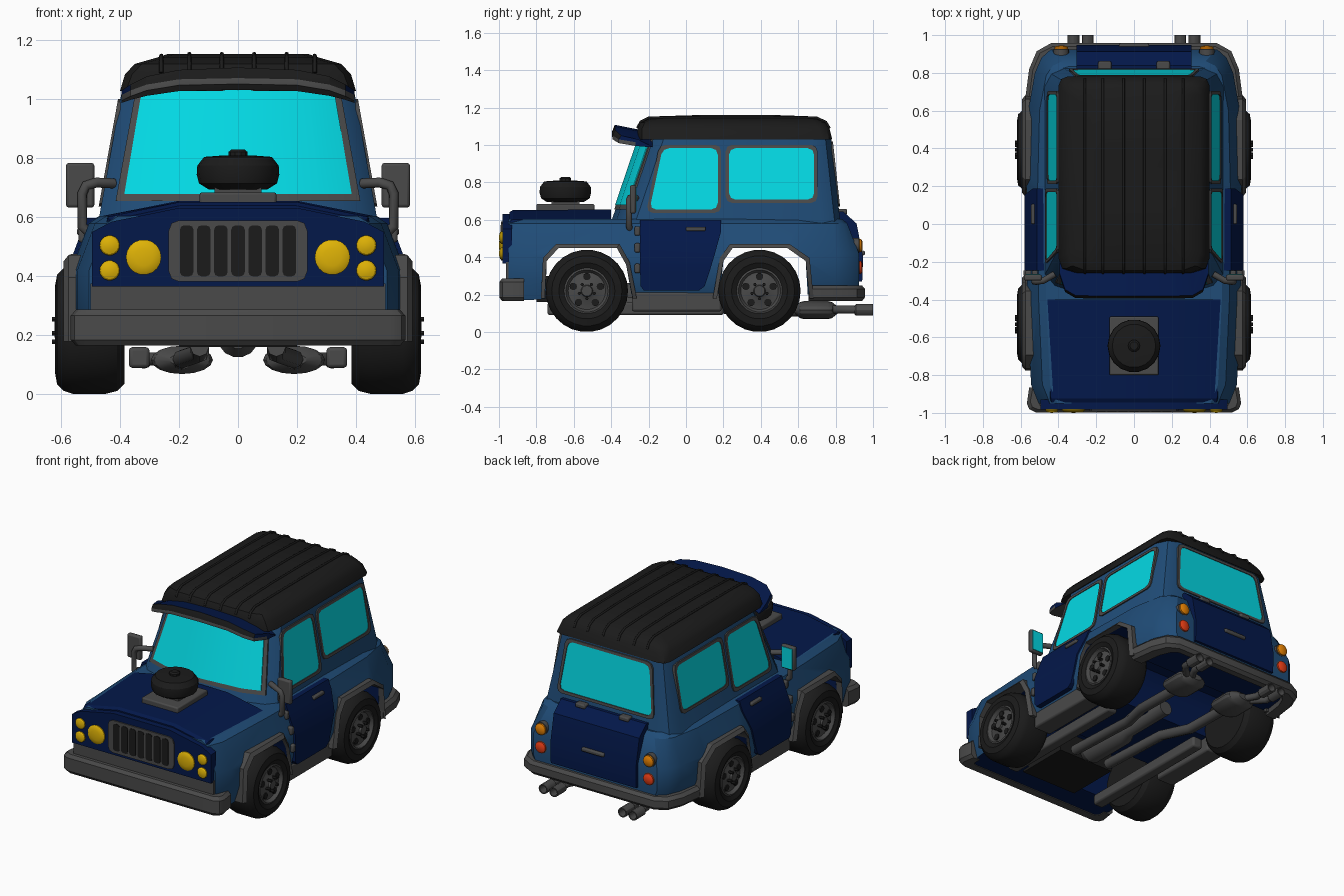
import bpy, bmesh, math

if "Cube" in bpy.data.objects:
    bpy.data.objects.remove(bpy.data.objects["Cube"])

def mat(name, r, g, b):
    m = bpy.data.materials.new(name)
    m.diffuse_color = (r, g, b, 1)
    m.use_nodes = True
    m.node_tree.nodes["Principled BSDF"].inputs["Base Color"].default_value = m.diffuse_color
    return m

BLUE = mat("body_blue", .014, .072, .185)
NAVY = mat("panel_navy", .001, .009, .068)
GLASS = mat("glass_cyan", .001, .69, .77)
GREY = mat("trim_grey", .068, .068, .068)
BLACK = mat("rubber_black", .011, .011, .011)
YELLOW = mat("lamp_yellow", .74, .45, .002)
ORANGE = mat("lamp_orange", .82, .23, .001)
RED = mat("lamp_red", .84, .05, .008)

def finish(name, me, mats, mirror=False, rule=None, angle=30):
    mats = mats if isinstance(mats, list) else [mats]
    for m in mats:
        me.materials.append(m)
    if rule:
        for p in me.polygons:
            p.material_index = rule(p)
    me.shade_smooth()
    me.set_sharp_from_angle(angle=math.radians(angle))
    ob = bpy.data.objects.new(name, me)
    bpy.context.collection.objects.link(ob)
    if mirror:
        ob.modifiers.new("Mirror", 'MIRROR')
    return ob

def loft(name, rings, mats, mirror=False, caps=True, strip=False, **kw):
    """Skin a list of equal-length closed rings."""
    bm = bmesh.new()
    R = [[bm.verts.new(p) for p in r] for r in rings]
    n = len(R[0])
    for a, b in zip(R, R[1:]):
        for i in range(n):
            j = (i + 1) % n
            bm.faces.new((a[i], a[j], b[j], b[i]))
    if caps:
        for r in (R[0], R[-1]):
            if strip:
                for k in range(n // 2 - 1):
                    bm.faces.new((r[k], r[k+1], r[n-2-k], r[n-1-k]))
            else:
                bm.faces.new(r)
    bmesh.ops.remove_doubles(bm, verts=bm.verts, dist=1e-5)
    bmesh.ops.recalc_face_normals(bm, faces=bm.faces)
    me = bpy.data.meshes.new(name)
    bm.to_mesh(me)
    bm.free()
    return finish(name, me, mats, mirror, **kw)

def box(name, lo, hi, m, mirror=False, bevel=0):
    (x0, y0, z0), (x1, y1, z1) = lo, hi
    ob = loft(name, [[(x0, y0, z), (x1, y0, z), (x1, y1, z), (x0, y1, z)] for z in (z0, z1)], m)
    if bevel:
        b = ob.modifiers.new("Bevel", 'BEVEL')
        b.width, b.segments = bevel, 2
    if mirror:
        ob.modifiers.new("Mirror", 'MIRROR')
    return ob

def lathe(name, prof, c, axis, m, n=20, mirror=False, caps=True):
    """Revolve (radius, offset) points about an axis through c."""
    rings = []
    for r, a in prof:
        ring = []
        for i in range(n):
            t = 2 * math.pi * i / n
            u, v = r * math.cos(t), r * math.sin(t)
            p = {'x': (a, u, v), 'y': (u, a, v), 'z': (u, v, a)}[axis]
            ring.append(tuple(p[k] + c[k] for k in range(3)))
        rings.append(ring)
    return loft(name, rings, m, mirror, caps=caps and prof[0][0] > 0 and prof[-1][0] > 0)

def tube(name, pts, r, m, mirror=False):
    cu = bpy.data.curves.new(name, 'CURVE')
    cu.dimensions, cu.bevel_depth, cu.bevel_resolution, cu.use_fill_caps = '3D', r, 2, True
    s = cu.splines.new('POLY')
    s.points.add(len(pts) - 1)
    for q, p in zip(s.points, pts):
        q.co = (*p, 1)
    tmp = bpy.data.objects.new("tmp", cu)
    bpy.context.collection.objects.link(tmp)
    bpy.context.view_layer.update()
    me = bpy.data.meshes.new_from_object(tmp.evaluated_get(bpy.context.evaluated_depsgraph_get()))
    bpy.data.objects.remove(tmp)
    me.materials.clear()
    return finish(name, me, m, mirror, angle=50)

def sym(half):
    """Mirror a right-hand outline of (x, ...) points into a full ring."""
    return half + [(-p[0], *p[1:]) for p in reversed(half) if p[0] > 1e-6]

def rounded(poly, r):
    out = []
    for i, p in enumerate(poly):
        a, b = poly[i-1], poly[(i+1) % len(poly)]
        da, db = math.dist(p, a), math.dist(p, b)
        for s, t in ((1, 0), (.28, .28), (0, 1)):
            out.append(tuple(p[c] + r * (s*(a[c]-p[c])/da + t*(b[c]-p[c])/db) for c in (0, 1)))
    return out

def grow(poly, d):
    cx, cy = (sum(p[c] for p in poly) / len(poly) for c in (0, 1))
    return [(x + math.copysign(d, x - cx), y + math.copysign(d, y - cy)) for x, y in poly]

# Lower body: cross-sections along y, wheel arches cut right through
def section(y, w, zb, shear=0):
    return sym([(w-.03, y, zb), (w, y, .28), (w, y, .42), (w-.06, y-shear*.7, .58), (w-.1, y-shear, .605)])
body = loft("body", [section(-.95, .505, .17), section(-.85, .545, .17), section(-.4, .565, .2),
                     section(.2, .57, .2), section(.6, .56, .2), section(.8, .525, .2, .02),
                     section(.88, .49, .2, .06), section(.925, .44, .2, .09)], [BLUE, NAVY], strip=True)
ARCHES = {"front": [(-.755, .05), (-.745, .38), (-.68, .45), (-.37, .45), (-.32, .36), (-.265, .05)],
          "rear": [(.165, .05), (.2, .38), (.25, .45), (.54, .45), (.64, .38), (.66, .05)]}
cutters = []
for k, a in ARCHES.items():
    c = loft(k + "_arch_cutter", [[(x, y, z) for y, z in a] for x in (-.8, .8)], NAVY)
    c.hide_render = True
    cutters.append(c)
    b = body.modifiers.new("Arch", 'BOOLEAN')
    b.operation, b.object, b.solver = 'DIFFERENCE', c, 'EXACT'
bpy.context.view_layer.update()
cut = bpy.data.meshes.new_from_object(body.evaluated_get(bpy.context.evaluated_depsgraph_get()))
for o in cutters + [body]:
    bpy.data.objects.remove(o)
cut.materials.clear()
finish("body", cut, [BLUE, NAVY],
       rule=lambda p: int(p.normal.z < -.4 or (abs(p.normal.y) > .6 and abs(p.center.y) < .8)))

# Grey flares around the arches
for k, a in ARCHES.items():
    pts = [(a[0][0], .18)] + a[1:-1] + [(a[-1][0] - .02 * (k == "front"), .18)]
    cy = sum(p[0] for p in pts) / len(pts)
    rings = []
    for y, z in pts:
        Y, Z = cy + (y - cy) * 1.09, .18 + (z - .18) * 1.08
        rings.append([(.47, y, z), (.592, y, z), (.575, Y, Z), (.47, Y, Z)])
    loft(k + "_flare", rings, GREY, True)

# Cabin with raked pillars
def cabin_half(z):
    t = (z - .56) / .5
    hx, yf, yb = .478 - .09*t, -.41 + .17*t, .828 - .055*t
    return [(0, yf, z), (.6*hx, yf+.025, z), (hx-.05, yf+.07, z), (hx, yf+.13, z),
            (hx, yb-.1, z), (hx-.035, yb-.03, z), (hx-.1, yb, z)]
loft("cabin", [sym(cabin_half(z)) for z in (.56, 1.04)], BLUE)

# Windscreen and its frame, following the front facets
def screen(name, z0, z1, f, off, m):
    cols = []
    for s, i, t in ((-1, 1, f), (-1, 1, 0), (1, 0, 0), (1, 1, 0), (1, 1, f)):
        P = []
        for z, o in ((z0, off), (z1, off), (z1, -.01), (z0, -.01)):
            h = cabin_half(z)
            a, b = h[i], h[i + 1]
            P.append((s * (a[0] + (b[0]-a[0])*t), a[1] + (b[1]-a[1])*t - o, z))
        cols.append(P)
    loft(name, cols, m)
screen("windscreen_frame", .655, 1.05, 1.03, .006, GREY)
screen("windscreen", .68, 1.035, .84, .01, GLASS)

# Side and rear windows: glass inside a raised frame ring
def window(name, poly, place, mirror):
    outer, inner = rounded(grow(poly, .018), .035), rounded(poly, .035)
    loft(name + "_frame", [[place(p, o) for p in q] for q, o in
         ((outer, -.01), (outer, .008), (inner, .008), (inner, -.01), (outer, -.01))], GREY, mirror, caps=False)
    loft(name + "_window", [[place(p, o) for p in inner] for o in (-.005, .003)], GLASS, mirror)
def on_side(p, o):
    return (cabin_half(p[1])[3][0] + o, *p)
def on_back(p, o):
    return (p[0], cabin_half(p[1])[6][1] + o, p[1])
window("front_side", [(-.195, .655), (.17, .655), (.17, .983), (-.125, .983)], on_side, True)
window("rear_side", [(.23, .708), (.685, .708), (.685, .983), (.23, .983)], on_side, True)
window("rear", [(-.33, .69), (.33, .69), (.29, 1.0), (-.29, 1.0)], on_back, False)

# Roof, ribs and sun visor
def roof_ring(hx, y0, y1, z, c):
    return sym([(hx-c*1.5, y0, z), (hx-c*.4, y0+c*.4, z), (hx, y0+c*1.5, z),
                (hx, y1-c, z), (hx-c*.3, y1-c*.3, z), (hx-c, y1, z)])
loft("roof", [roof_ring(.4, -.255, .782, 1.028, .05), roof_ring(.383, -.26, .768, 1.085, .06),
              roof_ring(.35, -.245, .745, 1.12, .06), roof_ring(.27, -.2, .70, 1.143, .06),
              roof_ring(.24, .1, .45, 1.153, .06)], BLACK)
for i, x in enumerate((-.26, -.165, -.055, .055, .165, .26)):
    zm = 1.154 if abs(x) < .2 else 1.148
    tube(f"roof_rib_{i}", [(x, -.26, 1.09), (x, -.242, 1.124), (x, -.2, 1.145), (x, .1, zm),
                           (x, .45, zm), (x, .7, 1.145), (x, .748, 1.122), (x, .768, 1.088)], .007, BLACK)
# Visor columns: x, front y, underside z at back and front, top z
vis = [(0, -.395, 1.032, 1.052, 1.108), (.2, -.395, 1.028, 1.048, 1.1), (.31, -.392, 1.012, 1.03, 1.078),
       (.365, -.36, .998, 1.01, 1.05), (.395, -.27, .988, .995, 1.03)]
cols = [(-r[0], *r[1:]) for r in reversed(vis[1:])] + vis
loft("sun_visor", [[(x, -.18, zb), (x, yf*.7, zb), (x, yf, zf), (x, yf, zf+.02), (x, yf+.014, zt), (x, -.18, zt-.04)]
                   for x, yf, zb, zf, zt in cols], [NAVY, GREY, BLACK],
     rule=lambda p: 1 if p.normal.z < -.1 or (p.normal.y < -.3 and p.normal.z < .15) else 2 if p.normal.y < -.6 else 0)

# Bonnet with air filter
hood = [(.455, .57), (.445, .605), (.2, .655)]
loft("bonnet", [sym([(x*s, y, z-d) for x, z in hood]) for y, s, d in
                ((-.945, .98, .015), (-.925, .99, .003), (-.4, 1.03, 0))], NAVY)
box("filter_base", (-.13, -.8, .64), (.13, -.49, .685), GREY, bevel=.008)
box("filter_neck", (-.08, -.72, .68), (.08, -.57, .71), GREY)
lathe("air_filter", [(0, .695), (.1, .695), (.132, .715), (.14, .745), (.138, .775), (.115, .805), (.05, .81), (0, .81)],
      (0, -.645, 0), 'z', BLACK, 18)
lathe("filter_knob", [(.032, .8), (.032, .822), (.022, .83)], (0, -.645, 0), 'z', BLACK, 10)

# Front face, grille and lamps
def face(name, half, y0, y1, m):
    loft(name, [sym([(x, y, z) for x, z in half]) for y in (y0, y1)], m)
face("front_lower_panel", [(.5, .27), (.5, .375)], -.962, -.92, GREY)
face("front_panel", [(.495, .365), (.495, .55), (.43, .585), (.2, .632)], -.982, -.93, NAVY)
def plate(name, x0, x1, z0, z1, y0, y1, r, m):
    q = rounded([(x0, z0), (x1, z0), (x1, z1), (x0, z1)], r)
    loft(name, [[(x, y, z) for x, z in q] for y in (y0, y1)], m)
plate("grille_frame", -.235, .235, .382, .59, -.99, -.95, .035, GREY)
for i in range(7):
    x = -.174 + .058 * i
    plate(f"grille_slot_{i}", x-.023, x+.023, .4, .573, -.993, -.985, .015, BLACK)
for name, x, z, r in (("headlamp", .32, .465, .06), ("upper_lamp", .435, .505, .034), ("lower_lamp", .435, .42, .034)):
    lathe(name, [(r, -.96), (r, -.988), (r*.85, -.994), (r*.5, -.998), (0, -1)], (x, 0, z), 'y', YELLOW, 18, True)

# Bumpers
def bumper(name, outer, inner, z0, z1):
    c = .02
    rings = []
    for a, b in zip(sym(outer), sym(inner)):
        d = math.dist(a, b)
        e = tuple(a[k] + (b[k] - a[k]) * c / d for k in (0, 1))
        rings.append([(*a, z0+c), (*a, z1-c), (*e, z1), (*b, z1), (*b, z0), (*e, z0)])
    loft(name, rings, GREY)
bumper("front_bumper", [(.555, -.865), (.567, -.95), (.555, -.98), (.52, -.998)],
       [(.49, -.865), (.49, -.91), (.48, -.925), (.46, -.93)], .165, .287)
bumper("rear_bumper", [(.577, .655), (.555, .82), (.515, .915), (.44, .957)],
       [(.49, .655), (.47, .8), (.44, .87), (.4, .9)], .165, .25)

# Doors, handles, hinges, sills
def side(z):
    return .568 - max(0, z - .42) * .375
loft("door", [[(side(z)-.03, a, z), (side(z)+.012, a, z), (side(z)+.012, b, z), (side(z)-.03, b, z)] for z, a, b in
              ((.222, -.225, .07), (.245, -.243, .1), (.32, -.245, .125), (.42, -.245, .155), (.54, -.245, .188), (.598, -.245, .188))], NAVY, True)
box("door_handle", (.51, .0, .54), (.546, .105, .562), GREY, True, .006)
for i, z in enumerate((.34, .45, .54)):
    box(f"door_hinge_{i}", (side(z)-.03, -.275, z-.025), (side(z)+.018, -.245, z+.025), GREY, True, .008)
box("sill", (.42, -.29, .11), (.545, .19, .215), GREY, True, .012)

# Door mirrors
tube("mirror_arm", [(.5, -.3, .545), (.528, -.305, .57), (.528, -.305, .68), (.515, -.305, .708), (.48, -.3, .718), (.42, -.265, .715)], .017, GREY, True)
box("mirror_shell", (.487, -.3, .633), (.583, -.268, .785), GREY, True, .01)
box("mirror_glass", (.497, -.27, .643), (.573, -.264, .775), GLASS, True)

# Tailgate and tail lamps
gate = [(.8, .645), (.84, .645), (.912, .58), (.947, .4), (.942, .27), (.88, .27), (.82, .5)]
loft("tailgate", [[(x, y, z) for y, z in gate] for x in (-.305, .305)], NAVY)
box("tailgate_hinge", (.12, .815, .63), (.19, .862, .658), GREY, True, .008)
box("tailgate_handle", (-.08, .92, .41), (.08, .957, .435), GREY, bevel=.008)
for name, z, m in (("indicator", .462, ORANGE), ("brake_lamp", .345, RED)):
    lathe(name + "_base", [(.041, .86), (.041, .925), (.034, .927)], (.385, 0, z), 'y', GREY, 14, True)
    lathe(name, [(.036, .9), (.036, .936), (.024, .943), (0, .945)], (.385, 0, z), 'y', m, 14, True)

# Wheels
for k, y in (("front", -.53), ("rear", .393)):
    c = (0, y, .22)
    lathe(k + "_tyre", [(0, .385), (.185, .385), (.21, .41), (.22, .45), (.22, .56), (.21, .59), (.188, .613),
                        (.15, .62), (.12, .605), (.12, .41), (0, .41)], c, 'x', BLACK, 26, True, False)
    lathe(k + "_rim", [(0, .42), (.122, .42), (.122, .61), (.113, .613), (.1, .592), (.05, .6), (.032, .61), (.028, .622), (0, .622)],
          c, 'x', GREY, 26, True)
    for i in range(5):
        t = 2 * math.pi * i / 5 + math.pi / 2
        lathe(f"{k}_rim_hole_{i}", [(.02, .585), (.02, .602)], (0, y + .076*math.cos(t), .22 + .076*math.sin(t)), 'x', BLACK, 10, True)
        t += math.pi / 5
        lathe(f"{k}_nut_{i}", [(.009, .59), (.009, .63)], (0, y + .042*math.cos(t), .22 + .042*math.sin(t)), 'x', BLACK, 6, True)

# Underside: engine plate, chassis rails, gearbox and exhausts
box("engine_plate", (-.2, -.8, .16), (.2, -.45, .3), BLACK)
box("chassis_rail", (.3, -.74, .09), (.37, .2, .16), GREY, True, .012)
lathe("gearbox", [(.04, -.45), (.07, -.4), (.07, -.1), (.045, -.05), (.045, .3)], (0, 0, .195), 'y', GREY, 14)
tube("exhaust_pipe", [(.13, -.4, .16), (.13, .1, .14), (.19, .3, .12), (.19, .6, .115)], .032, GREY, True)
muf = [(.58, .4), (.61, .9), (.63, 1), (.76, 1), (.78, .9), (.81, .4)]
loft("muffler", [[(.19 + .105*s*math.cos(math.pi*i/8), y, .117 + .048*s*math.sin(math.pi*i/8)) for i in range(16)]
                 for y, s in muf], GREY, True)
for i, x in enumerate((.245, .32)):
    tube(f"tail_pipe_{i}", [(.2 + .04*i, .78, .12), (x, .86, .12), (x, .93, .12)], .022, GREY, True)
    lathe(f"tail_pipe_tip_{i}", [(.022, .9), (.031, .91), (.031, 1.0), (.024, 1.0), (.022, .95), (0, .95)], (x, 0, .118), 'y', GREY, 12, True)
